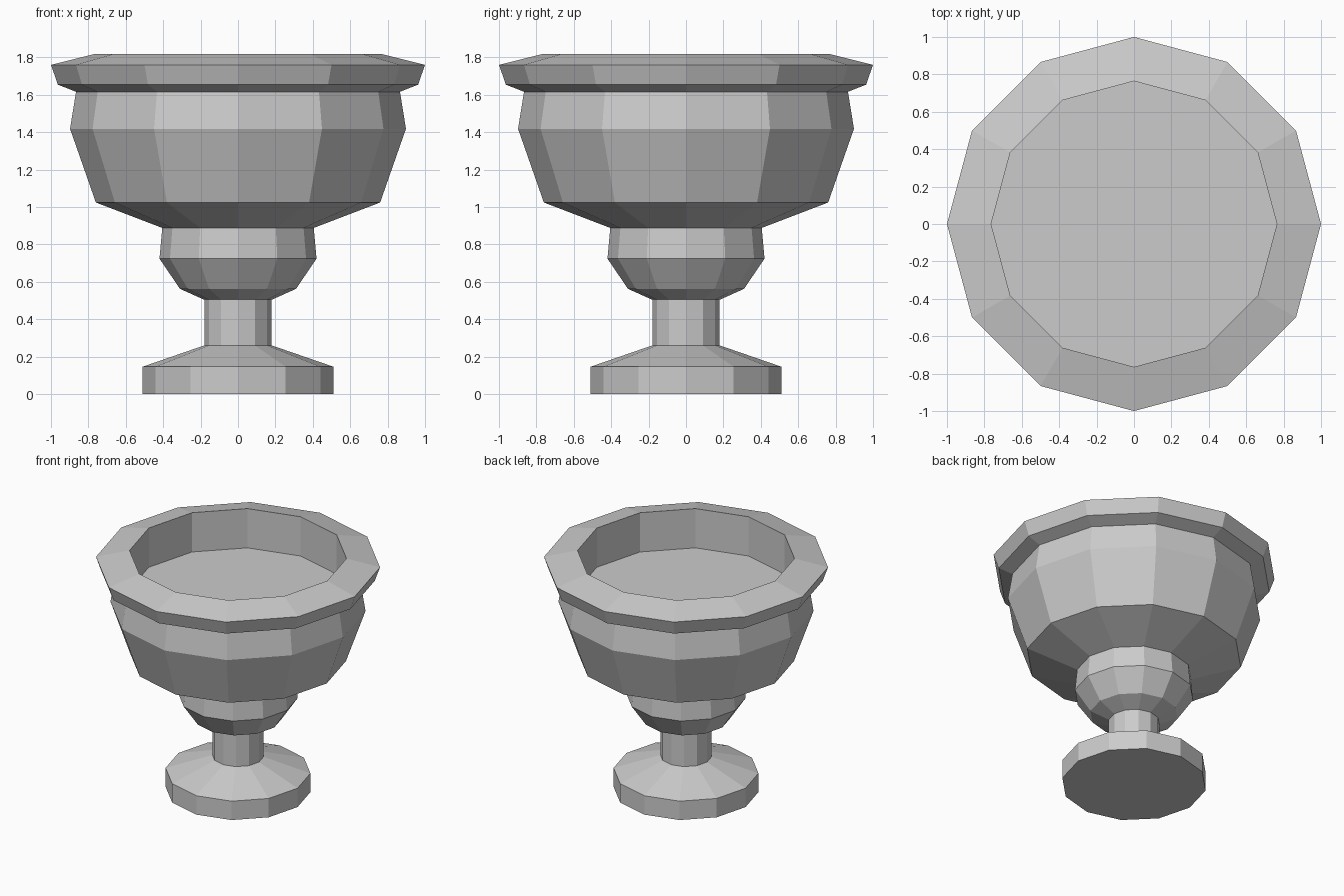
import bpy, bmesh
from math import cos, sin, tau

if "Cube" in bpy.data.objects:
    bpy.data.objects.remove(bpy.data.objects["Cube"])

SIDES = 12


def lathe(name, profile, cap_start=False, cap_end=False):
    """Revolve (radius, height) points around z with flat faces."""
    bm = bmesh.new()
    rings = [[bm.verts.new((r * cos(tau * i / SIDES), r * sin(tau * i / SIDES), z))
              for i in range(SIDES)] for r, z in profile]
    for low, high in zip(rings, rings[1:]):
        for i in range(SIDES):
            j = (i + 1) % SIDES
            bm.faces.new((low[i], low[j], high[j], high[i]))
    if cap_start:
        bm.faces.new(rings[0][::-1])
    if cap_end:
        bm.faces.new(rings[-1])
    mesh = bpy.data.meshes.new(name)
    bm.to_mesh(mesh)
    bm.free()
    obj = bpy.data.objects.new(name, mesh)
    bpy.context.collection.objects.link(obj)
    return obj


# Foot, stem, knop, bowl, rim and sunken floor as one continuous closed profile
lathe("pedestal_urn", [
    (0.51, 0), (0.51, 0.146), (0.18, 0.26),                # foot
    (0.18, 0.504),                                         # stem
    (0.31, 0.562), (0.42, 0.724), (0.405, 0.888),          # knop
    (0.76, 1.024), (0.898, 1.418), (0.866, 1.616),         # bowl
    (0.963, 1.654), (1.0, 1.76), (0.764, 1.819),           # rim
    (0.764, 1.515),                                        # inner wall
], cap_start=True, cap_end=True)
